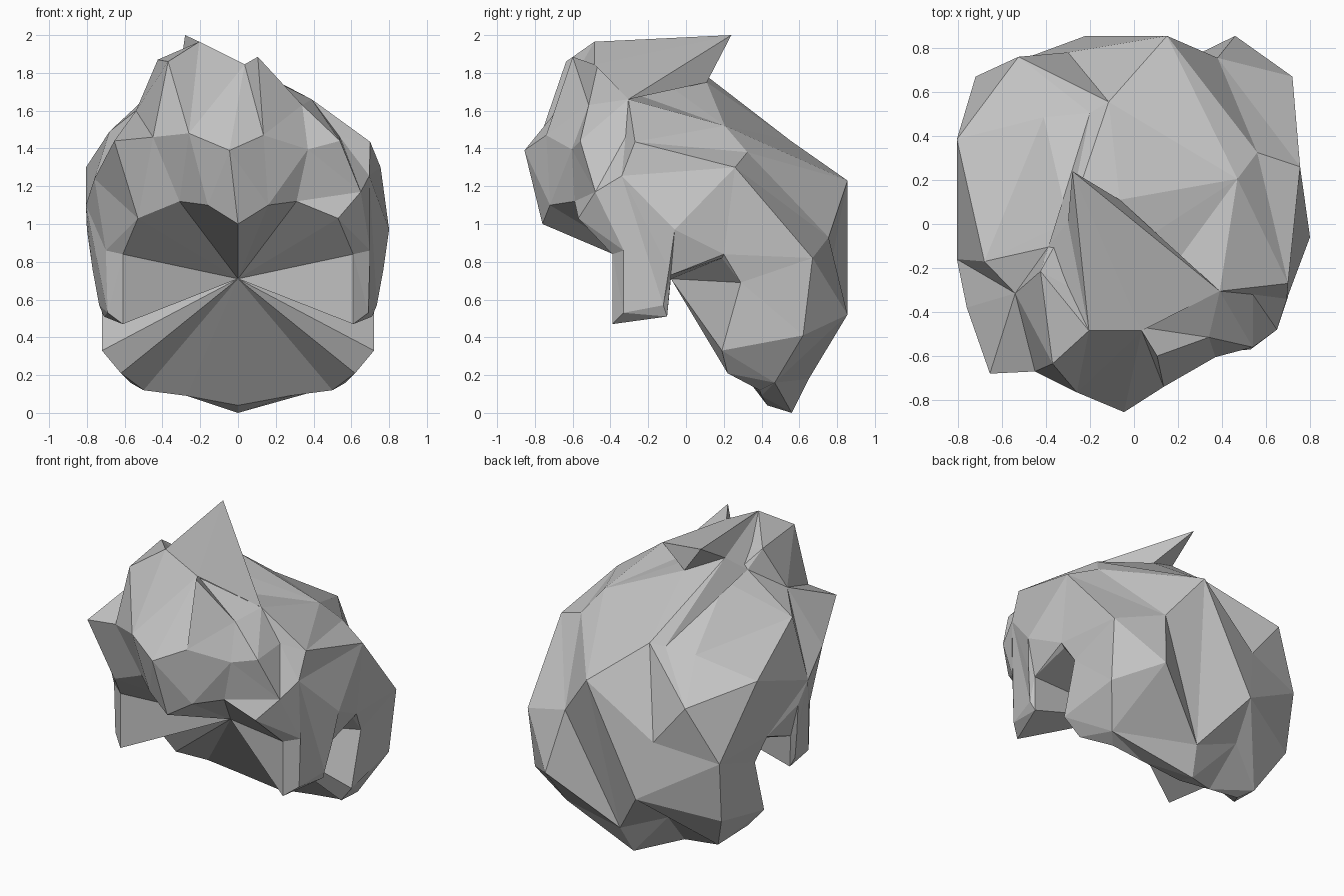
import bpy
import bmesh

default_cube = bpy.data.objects.get("Cube")
if default_cube:
    bpy.data.objects.remove(default_cube, do_unlink=True)

# One plain grey for all the hair
grey = bpy.data.materials.new("plain grey")
grey.use_nodes = True
grey.diffuse_color = (.55, .55, .55, 1)
shader = next(n for n in grey.node_tree.nodes if n.type == 'BSDF_PRINCIPLED')
shader.inputs["Base Color"].default_value = (.55, .55, .55, 1)


def finish(bm, name):
    """Turn a bmesh into a flat-shaded object with outward normals."""
    bmesh.ops.recalc_face_normals(bm, faces=bm.faces)
    mesh = bpy.data.meshes.new(name)
    bm.to_mesh(mesh)
    bm.free()
    mesh.materials.append(grey)
    obj = bpy.data.objects.new(name, mesh)
    bpy.context.scene.collection.objects.link(obj)


def tuft(name, points):
    """A solid faceted lock of hair around a few corner points."""
    bm = bmesh.new()
    for point in points:
        bm.verts.new(point)
    bmesh.ops.convex_hull(bm, input=bm.verts)
    finish(bm, name)


def mirrored(points):
    """Same points on the other side, in reverse order."""
    return [(-x, y, z) for x, y, z in reversed(points)]


def stitch(bm, lower, upper):
    """Bridge two closed rings of any size with the shortest set of triangles."""
    a = lower + lower[:1]
    b = upper + upper[:1]
    cost = {(0, 0): (0, None)}
    for i in range(len(a)):
        for j in range(len(b)):
            steps = [p for p in ((i - 1, j), (i, j - 1)) if p in cost]
            if steps:
                best = min(steps, key=lambda p: cost[p][0])
                length = (a[i].co - b[j].co).length
                cost[i, j] = (cost[best][0] + length, best)
    here = (len(a) - 1, len(b) - 1)
    while cost[here][1] is not None:
        before = cost[here][1]
        i, j = here
        if before[0] < i:
            bm.faces.new((a[i - 1], a[i], b[j]))
        else:
            bm.faces.new((a[i], b[j], b[j - 1]))
        here = before


def close_ring(bm, ring, tip):
    """Fan a ring into a single point."""
    centre = bm.verts.new(tip)
    for i, vert in enumerate(ring):
        bm.faces.new((ring[i - 1], vert, centre))


# Hairline: fringe edge, sideburn, ear notch and neck edge of one side
hairline_side = [
    (.16, -.72, 1.1), (.31, -.59, 1.12), (.53, -.57, 1.03),
    (.61, -.39, .84), (.61, -.39, .47), (.71, -.1, .51),
    (.73, -.08, .73), (.72, .19, .82), (.72, .29, .69),
    (.72, .19, .33), (.62, .22, .21), (.5, .39, .12), (.27, .4, .09),
]
hairline = ([(0, -.76, 1)] + hairline_side + [(0, .43, .04)]
            + mirrored(hairline_side))

# Outer side locks, the same on both sides
side_lock = [
    (.7, -.33, .86), (.69, -.33, .53), (.735, -.12, .57), (.77, -.09, .76),
    (.8, -.06, .97), (.75, .2, .84), (.72, .67, .82), (.7, .62, .41),
    (.57, .47, .16),
]
fringe_left = [(-.045, -.855, 1.39), (.135, -.74, 1.47),
               (.37, -.605, 1.395), (.65, -.48, 1.17)]
fringe_right = [(-.76, -.38, 1.24), (-.655, -.68, 1.44),
                (-.45, -.67, 1.46), (-.26, -.765, 1.48)]
nape = [(0, .56, 0), (-.3, .62, .33)]
outer_ring = fringe_left + side_lock + nape + mirrored(side_lock) + fringe_right

# Swept locks around the middle of the head
crest_front = [(.035, -.485, 1.845), (-.205, -.485, 1.965)]
middle_ring = crest_front[:1] + [
    (.105, -.6, 1.885), (.34, -.515, 1.63), (.54, -.56, 1.44),
    (.54, -.32, 1.46), (.695, -.34, 1.255), (.755, .26, 1.3),
    (.38, .755, .93), (.04, .65, .18), (-.22, .855, .52), (-.3, .78, .9),
    (-.525, .76, 1.18), (-.805, .385, 1.3), (-.805, -.16, 1.1),
    (-.54, -.315, 1.6), (-.37, -.635, 1.86),
] + crest_front[1:]

# Upper locks and the crown
ridge_end = [(-.115, .555, 1.44), (-.2, .505, 1.42)]
upper_ring = [
    (.04, -.47, 1.83), (.39, -.305, 1.66), (.7, -.27, 1.435),
    (.56, .325, 1.38), (.15, .855, 1.23),
] + ridge_end + [
    (-.41, .485, 1.41), (-.68, -.17, 1.49), (-.39, -.105, 1.76),
    (-.425, -.215, 1.87),
]
hump = (-.065, .11, 1.75)
crown_ring = [(.1, -.3, 1.7), (.47, .205, 1.52), hump, (-.3, .01, 1.7)]

# Hair shell: stitched rings, closed under the crest and inside the hairline
bm = bmesh.new()
rings = [[bm.verts.new(p) for p in ring] for ring in
         (hairline, outer_ring, middle_ring, upper_ring, crown_ring)]
for lower, upper in zip(rings, rings[1:]):
    stitch(bm, lower, upper)
close_ring(bm, rings[0], (0, -.08, .71))
close_ring(bm, rings[-1], (0, -.1, 1.74))
finish(bm, "hair_shell")

# Crest swept back over the crown, and the ridge running down behind it
crest_side = (-.3, .01, 1.86)
tuft("crest_tuft", crest_front + [
    (-.28, .24, 2), (.39, -.305, 1.66), hump, crest_side])
tuft("crown_ridge", crest_front[1:] + ridge_end + [
    crest_side, (-.39, -.105, 1.76), hump])

# Lock standing out at the lower left of the back
tuft("back_lock", [
    (.38, .755, .93), (.72, .67, .82), (.7, .62, .41),
    (.57, .47, .16), (.04, .65, .18), (.46, .855, .52)])
